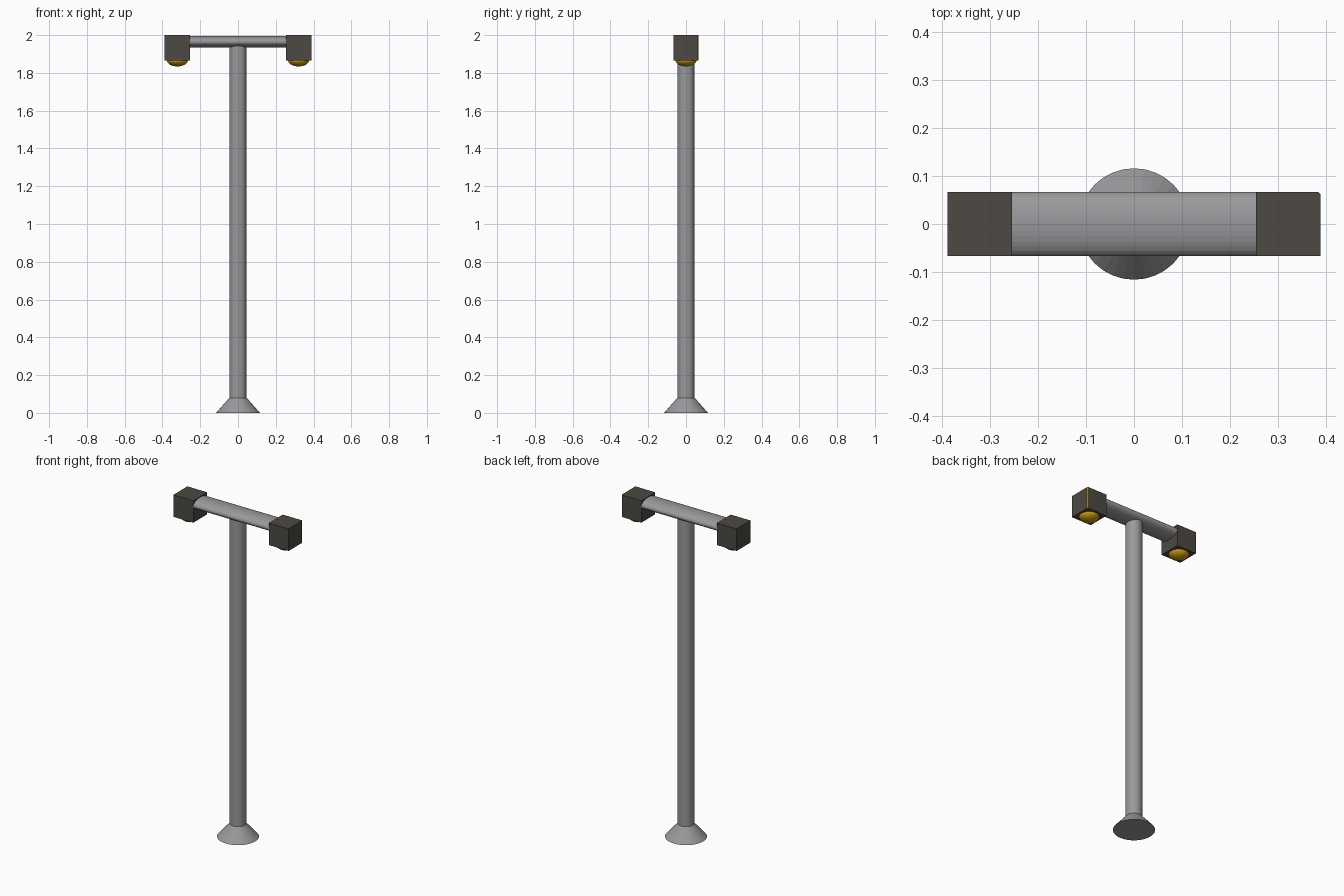
import bpy, bmesh, math
from mathutils import Matrix, Vector

if "Cube" in bpy.data.objects:
    bpy.data.objects.remove(bpy.data.objects["Cube"])


def material(name, color):
    m = bpy.data.materials.new(name)
    m.diffuse_color = (*color, 1)
    m.use_nodes = True
    m.node_tree.nodes["Principled BSDF"].inputs["Base Color"].default_value = m.diffuse_color
    return m


GREY = material("grey metal", (0.32, 0.32, 0.33))
DARK = material("dark housing", (0.075, 0.067, 0.056))
AMBER = material("amber lamp", (0.58, 0.31, 0.006))


def finish(name, bm, *mats):
    bmesh.ops.recalc_face_normals(bm, faces=bm.faces)
    me = bpy.data.meshes.new(name)
    bm.to_mesh(me)
    bm.free()
    for m in mats:
        me.materials.append(m)
    ob = bpy.data.objects.new(name, me)
    bpy.context.collection.objects.link(ob)
    return ob


def cone(name, r1, r2, z0, z1, matrix=Matrix()):
    bm = bmesh.new()
    bmesh.ops.create_cone(bm, cap_ends=True, segments=32, radius1=r1, radius2=r2, depth=z1 - z0,
                          matrix=matrix @ Matrix.Translation((0, 0, (z0 + z1) / 2)))
    return finish(name, bm, GREY)


# Flared foot and post
cone("foot", 0.116, 0.046, 0, 0.08)
cone("post", 0.046, 0.046, 0.08, 1.95)

# Flattened oval crossbar
cone("crossbar", 1, 1, -0.26, 0.26,
     Matrix.Translation((0, 0, 1.965)) @ Matrix.Diagonal((1, 0.067, 0.031, 1))
     @ Matrix.Rotation(math.pi / 2, 4, 'Y'))

for side, x in (("left", -0.321), ("right", 0.321)):
    # Lamp housing
    bm = bmesh.new()
    bmesh.ops.create_cube(bm, size=0.134, matrix=Matrix.Translation((x, 0, 1.933)))
    if side == "right":
        # Narrow amber strip on the rear outer corner
        edge = [e for e in bm.edges if all(v.co.x > x and v.co.y > 0 for v in e.verts)]
        strip = bmesh.ops.bevel(bm, geom=edge, offset=0.005, segments=1, affect='EDGES')
        for f in strip["faces"]:
            f.material_index = 1
    finish(side + "_housing", bm, DARK, AMBER)

    # Shallow dome lamp under the housing
    bm = bmesh.new()
    bmesh.ops.create_uvsphere(bm, u_segments=32, v_segments=16, radius=1,
                              matrix=Matrix.Translation((x, 0, 1.868))
                              @ Matrix.Diagonal((0.056, 0.056, 0.034, 1)))
    bmesh.ops.bisect_plane(bm, geom=bm.verts[:] + bm.edges[:] + bm.faces[:],
                           plane_co=Vector((0, 0, 1.869)), plane_no=Vector((0, 0, 1)),
                           clear_outer=True)
    finish(side + "_lamp", bm, AMBER)
